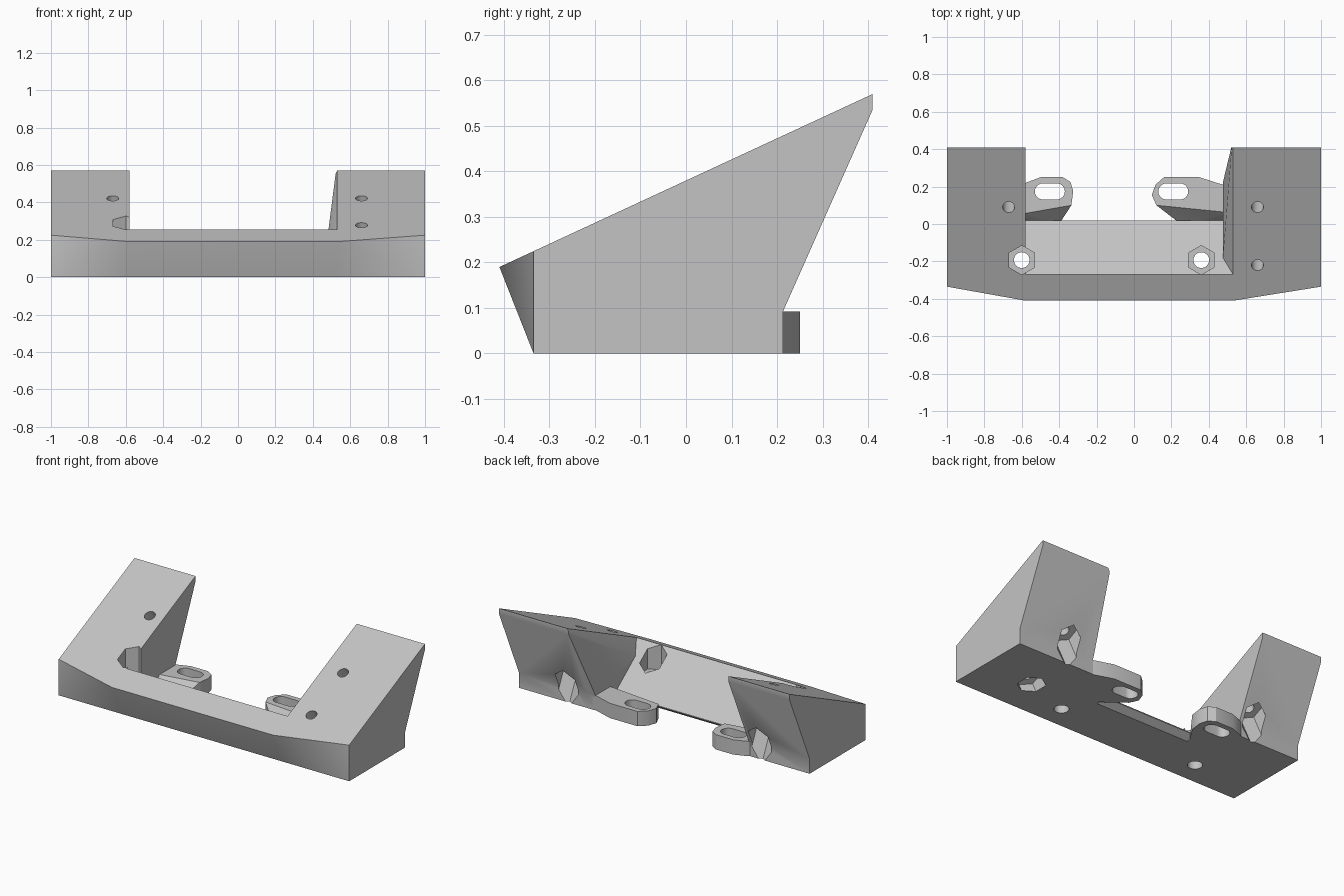
import bpy, bmesh, math
from mathutils import Matrix, Vector

if "Cube" in bpy.data.objects:
    bpy.data.objects.remove(bpy.data.objects["Cube"], do_unlink=True)

SLOPE = 0.4634                      # rise of the tilted top plane


def top_z(y):
    return 0.19 + (y + 0.41) * SLOPE


def finish(name, bm):
    bmesh.ops.recalc_face_normals(bm, faces=bm.faces)
    mesh = bpy.data.meshes.new(name)
    bm.to_mesh(mesh)
    bm.free()
    obj = bpy.data.objects.new(name, mesh)
    bpy.context.collection.objects.link(obj)
    return obj


def hull(name, points):
    bm = bmesh.new()
    verts = [bm.verts.new(p) for p in points]
    res = bmesh.ops.convex_hull(bm, input=verts)
    loose = {v for v in res["geom_interior"] + res["geom_unused"]
             if isinstance(v, bmesh.types.BMVert)}
    bmesh.ops.delete(bm, geom=list(loose), context='VERTS')
    return finish(name, bm)


def rod(name, start, radius, depth, sides, tilt=0.0):
    """Prism running from start along local -z, tilted about x."""
    bm = bmesh.new()
    mat = (Matrix.Translation(Vector(start)) @ Matrix.Rotation(tilt, 4, 'X')
           @ Matrix.Translation((0, 0, -depth / 2)))
    bmesh.ops.create_cone(bm, cap_ends=True, segments=sides, radius1=radius,
                          radius2=radius, depth=depth, matrix=mat)
    return finish(name, bm)


# Main wedge body, lofted through four side sections
bm = bmesh.new()
rings = []
for x, front_y in ((-1, -0.335), (-0.58, -0.41), (0.53, -0.41), (1, -0.335)):
    section = [(-0.335, 0), (front_y, top_z(front_y)), (0.41, top_z(0.41)),
               (0.41, 0.535), (0.213, 0.092), (0.213, 0)]
    rings.append([bm.verts.new((x, y, z)) for y, z in section])
for a, b in zip(rings, rings[1:]):
    for i in range(1, 6):
        j = (i + 1) % 6
        bm.faces.new((a[i], a[j], b[j], b[i]))
bm.faces.new((rings[0][0], rings[0][1], rings[1][1]))
bm.faces.new((rings[0][0], rings[1][1], rings[1][0]))
bm.faces.new((rings[1][0], rings[1][1], rings[2][1], rings[2][0]))
bm.faces.new((rings[3][0], rings[3][1], rings[2][1]))
bm.faces.new((rings[3][0], rings[2][1], rings[2][0]))
bm.faces.new(rings[0])
bm.faces.new(rings[3])
body = finish("mount_body", bm)

# Central opening, upright on one side and leaning on the other
bm = bmesh.new()
outline = [(-0.27, top_z(-0.27), 0.53), (-0.18, 0.187, 0.475),
           (0.02, 0.035, 0.475), (0.02, -0.1, 0.475), (0.31, -0.1, 0.475),
           (0.31, 0.092, 0.475), (0.51, top_z(0.51), 0.53),
           (0.51, 1, 0.53), (-0.27, 1, 0.53)]
near = [bm.verts.new((-0.58, y, z)) for y, z, x in outline]
far = [bm.verts.new((x, y, z)) for y, z, x in outline]
for i in range(9):
    j = (i + 1) % 9
    bm.faces.new((near[i], near[j], far[j], far[i]))
bm.faces.new(near)
for loop in ((0, 1, 6), (1, 5, 6), (1, 2, 5), (2, 3, 4, 5), (0, 6, 7, 8)):
    bm.faces.new([far[i] for i in loop])
opening = finish("opening_cutter", bm)

# Bevelled underside between the lugs
bevel = hull("underside_cutter", [(x, y, z) for x in (-0.4, 0.25)
             for y, z in ((-0.06, -0.03), (0.06, 0.06), (0.06, -0.03))])
steps = [(opening, 'DIFFERENCE'), (bevel, 'DIFFERENCE')]

# Slotted lugs with a sloping front
right_rim = [(-0.6, 0.205), (-0.58, 0.22), (-0.5, 0.25), (-0.38, 0.25),
             (-0.34, 0.225), (-0.325, 0.175), (-0.335, 0.1)]
left_rim = [(0.5, 0.2), (0.475, 0.21), (0.35, 0.25), (0.16, 0.25),
            (0.115, 0.21), (0.095, 0.155), (0.12, 0.1)]
for side, rim, foot, crest in (
        ("right", right_rim, [(-0.62, 0), (-0.4, 0)], (-0.62, 0.05)),
        ("left", left_rim, [(0.52, 0), (0.25, 0)], (0.52, 0.06))):
    points = [(x, y, 0) for x, y in rim + foot]
    points += [(x, y, 0.092) for x, y in rim + [crest]]
    steps.append((hull(side + "_lug", points), 'UNION'))
for centre in (-0.45, 0.21):
    ring = [math.tau * k / 32 for k in range(32)]
    steps.append((hull("slot_cutter", [
        (centre + s * 0.037 + 0.043 * math.cos(a), 0.174 + 0.043 * math.sin(a), z)
        for s in (-1, 1) for a in ring for z in (-0.1, 0.2)]), 'DIFFERENCE'))

# Upright bolt holes with hexagonal nut pockets from above
for x in (-0.6, 0.36):
    steps.append((rod("bolt_cutter", (x, -0.193, 0.5), 0.042, 0.7, 32), 'DIFFERENCE'))
    steps.append((rod("nut_cutter", (x, -0.193, 0.6), 0.078, 0.5, 6), 'DIFFERENCE'))

# Holes square to the tilted top, with nut pockets from below
tilt = math.atan(SLOPE)
down = Vector((0, math.sin(tilt), -math.cos(tilt)))
for x, y in ((-0.67, 0.09), (0.66, 0.09), (0.66, -0.22)):
    top = Vector((x, y, top_z(y)))
    steps.append((rod("tilted_bolt_cutter", top - down * 0.1, 0.032, 0.7, 32, tilt),
                  'DIFFERENCE'))
    steps.append((rod("tilted_nut_cutter", top + down * 0.22, 0.078, 0.4, 6, tilt),
                  'DIFFERENCE'))

# Apply the cuts and joins, then drop the helpers
for helper, operation in steps:
    mod = body.modifiers.new(helper.name, 'BOOLEAN')
    mod.object = helper
    mod.operation = operation
    mod.solver = 'EXACT'
bpy.context.view_layer.update()
graph = bpy.context.evaluated_depsgraph_get()
solid = bpy.data.meshes.new_from_object(body.evaluated_get(graph))
body.modifiers.clear()
body.data = solid
for helper, _ in steps:
    bpy.data.objects.remove(helper, do_unlink=True)

# Single plain grey
grey = bpy.data.materials.new("plain_grey")
grey.use_nodes = True
colour = (0.55, 0.55, 0.55, 1)
grey.diffuse_color = colour
grey.node_tree.nodes["Principled BSDF"].inputs["Base Color"].default_value = colour
body.data.materials.clear()
body.data.materials.append(grey)

bpy.ops.object.select_all(action='DESELECT')
body.select_set(True)
bpy.context.view_layer.objects.active = body
bpy.ops.object.shade_smooth_by_angle(angle=math.radians(30))
